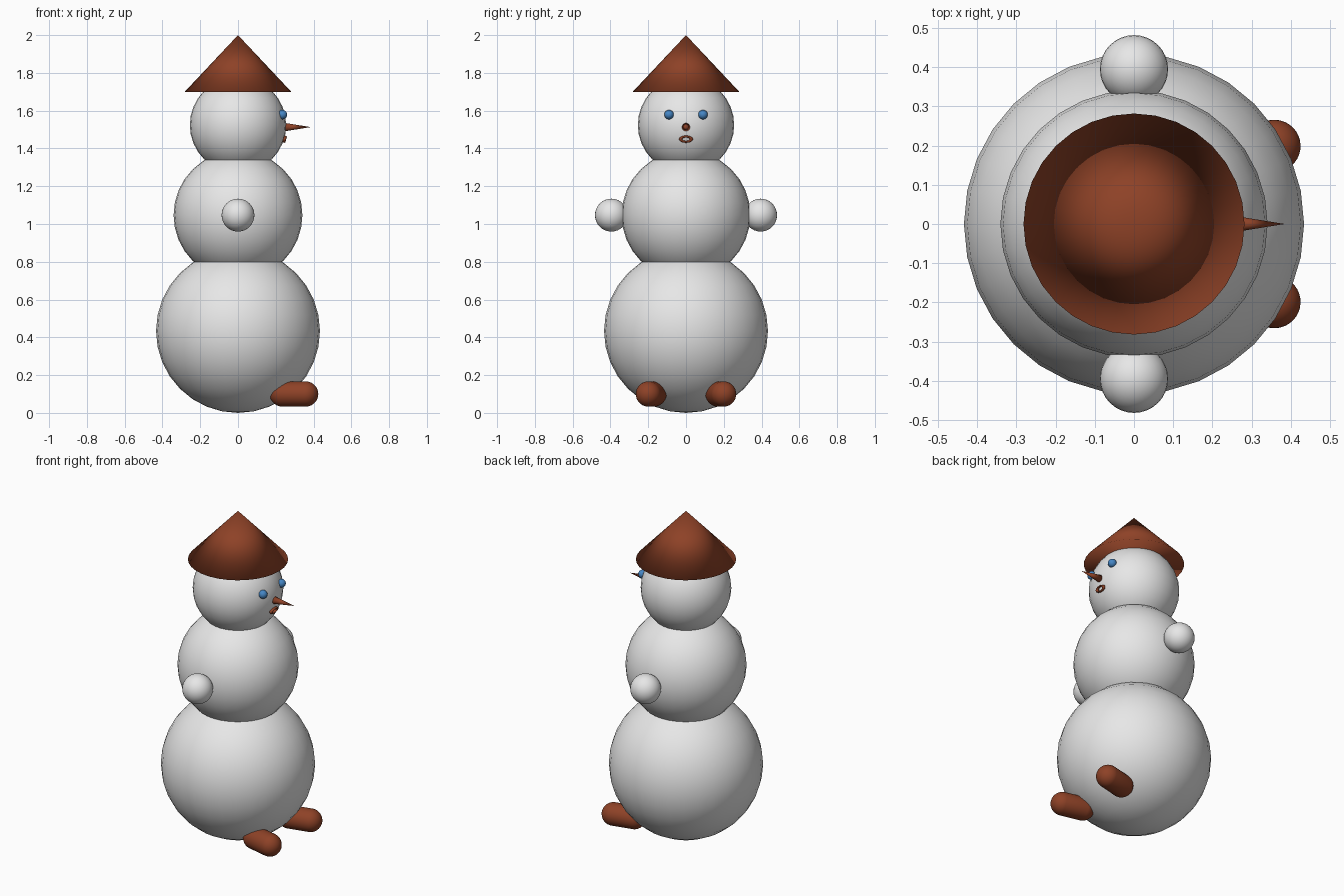
import bpy
import bmesh
import math
from mathutils import Matrix, Vector

if "Cube" in bpy.data.objects:
    bpy.data.objects.remove(bpy.data.objects["Cube"])


def material(name, color):
    m = bpy.data.materials.new(name)
    m.diffuse_color = (*color, 1.0)
    m.use_nodes = True
    m.node_tree.nodes["Principled BSDF"].inputs["Base Color"].default_value = m.diffuse_color
    return m


SNOW = material("snow white", (0.8, 0.8, 0.8))
BROWN = material("rust brown", (0.27, 0.054, 0.02))
BLUE = material("eye blue", (0.06, 0.24, 0.56))


def finish(name, bm, mat):
    """Turn a bmesh into a fully smooth-shaded object."""
    bmesh.ops.recalc_face_normals(bm, faces=bm.faces)
    for f in bm.faces:
        f.smooth = True
    mesh = bpy.data.meshes.new(name)
    bm.to_mesh(mesh)
    bm.free()
    mesh.materials.append(mat)
    obj = bpy.data.objects.new(name, mesh)
    bpy.context.collection.objects.link(obj)
    return obj


def ball(name, center, radius, mat, segments=32):
    bm = bmesh.new()
    bmesh.ops.create_uvsphere(bm, u_segments=segments, v_segments=segments // 2,
                              radius=radius, matrix=Matrix.Translation(center))
    return finish(name, bm, mat)


def cone(name, base, axis, radius, height, mat, segments=32):
    rot = Vector(axis).to_track_quat('Z', 'Y').to_matrix().to_4x4()
    mid = Vector(base) + Vector(axis) * height / 2
    bm = bmesh.new()
    bmesh.ops.create_cone(bm, cap_ends=True, segments=segments, radius1=radius,
                          radius2=0, depth=height,
                          matrix=Matrix.Translation(mid) @ rot)
    bmesh.ops.remove_doubles(bm, verts=bm.verts, dist=1e-5)
    return finish(name, bm, mat)


def capsule(name, start, end, radius, mat):
    """Sphere stretched apart at its equator between two points."""
    start, end = Vector(start), Vector(end)
    half = (end - start).length / 2
    rot = (end - start).to_track_quat('Z', 'Y').to_matrix().to_4x4()
    bm = bmesh.new()
    bmesh.ops.create_uvsphere(bm, u_segments=32, v_segments=17, radius=radius)
    for v in bm.verts:
        v.co.z += half if v.co.z > 0 else -half
    bm.transform(Matrix.Translation((start + end) / 2) @ rot)
    return finish(name, bm, mat)


def ring(name, center, major, minor, squash, tilt, mat, n=32, k=12):
    """Oval ring facing +x, flattened in height and tilted downward."""
    bm = bmesh.new()
    rows = []
    for i in range(n):
        a = 2 * math.pi * i / n
        row = []
        for j in range(k):
            b = 2 * math.pi * j / k
            r = major + minor * math.cos(b)
            row.append(bm.verts.new((minor * math.sin(b), r * math.cos(a),
                                     r * math.sin(a) * squash)))
        rows.append(row)
    for i in range(n):
        for j in range(k):
            p, q = rows[i], rows[(i + 1) % n]
            bm.faces.new((p[j], q[j], q[(j + 1) % k], p[(j + 1) % k]))
    bm.transform(Matrix.Translation(center) @ Matrix.Rotation(tilt, 4, 'Y'))
    return finish(name, bm, mat)


# Stacked body
ball("lower_body", (0, 0, 0.434), 0.434, SNOW)
ball("upper_body", (0, 0, 1.047), 0.341, SNOW)
ball("head", (0, 0, 1.524), 0.255, SNOW)

# Hat
cone("hat", (0, 0, 1.70), (0, 0, 1), 0.282, 0.30, BROWN)

# Face, looking toward +x
cone("nose", (0.235, 0, 1.513), (1, 0, 0), 0.024, 0.15, BROWN)
ring("mouth", (0.246, 0, 1.449), 0.028, 0.009, 0.52, math.radians(17), BROWN)

# Paired parts
for side, s in (("right", -1), ("left", 1)):
    ball(side + "_eye", (0.235, s * 0.09, 1.579), 0.025, BLUE, 24)
    ball(side + "_hand", (0, s * 0.395, 1.047), 0.087, SNOW)
    capsule(side + "_foot", (0.235, s * 0.17, 0.10), (0.358, s * 0.199, 0.10),
            0.067, BROWN)
